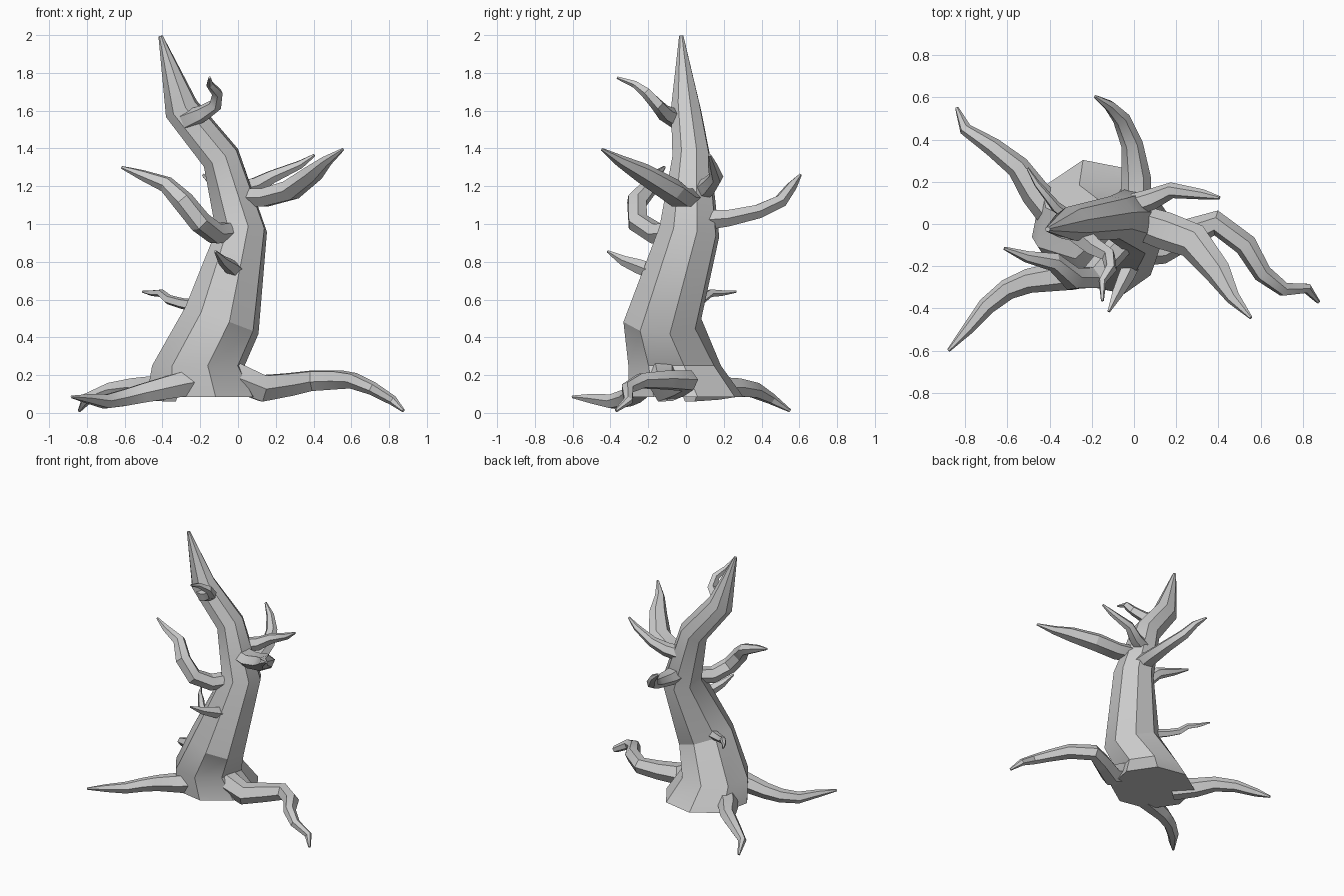
import bpy, bmesh, math
from mathutils import Vector


def limb(name, pts, sides=6, phase=0.0, flat_base=False):
    """Tapered tube; each point is (x, y, z, radius[, second radius])."""
    bm = bmesh.new()
    pos = [Vector(p[:3]) for p in pts]
    rings, u = [], Vector((1, 0, 0))
    n = len(pts)
    for i, p in enumerate(pts):
        a = (pos[i] - pos[i - 1]).normalized() if i else Vector()
        b = (pos[i + 1] - pos[i]).normalized() if i < n - 1 else Vector()
        t = (a + b).normalized()
        if flat_base and i < 2:
            t = Vector((0, 0, 1))
        if i == 0 and abs(t.x) > 0.7:
            u = Vector((0, 1, 0))
        u = (u - t * u.dot(t)).normalized()
        v = t.cross(u)
        r1, r2 = p[3], p[-1]
        ring = []
        for k in range(sides):
            ang = 2 * math.pi * k / sides + phase
            ring.append(bm.verts.new(pos[i] + u * r1 * math.cos(ang) + v * r2 * math.sin(ang)))
        rings.append(ring)
    for lo, hi in zip(rings, rings[1:]):
        for k in range(sides):
            j = (k + 1) % sides
            bm.faces.new((lo[k], lo[j], hi[j], hi[k]))
    bm.faces.new(rings[0][::-1])
    bm.faces.new(rings[-1])
    bmesh.ops.recalc_face_normals(bm, faces=bm.faces)
    me = bpy.data.meshes.new(name)
    bm.to_mesh(me)
    bm.free()
    ob = bpy.data.objects.new(name, me)
    bpy.context.collection.objects.link(ob)
    bpy.ops.object.select_all(action='DESELECT')
    ob.select_set(True)
    bpy.context.view_layer.objects.active = ob
    bpy.ops.object.shade_smooth_by_angle(angle=math.radians(30))
    return ob


# Leaning trunk with a broken, pointed top
limb("trunk", [(-0.18, 0.0, 0.085, 0.31, 0.31), (-0.21, -0.06, 0.25, 0.25, 0.25),
               (-0.085, -0.125, 0.49, 0.21, 0.21), (0.018, 0.018, 0.96, 0.14, 0.165),
               (-0.09, 0.03, 1.35, 0.105, 0.105), (-0.30, 0.0, 1.61, 0.095, 0.082),
               (-0.41, -0.025, 1.995, 0.012, 0.012)], sides=8, phase=0.2, flat_base=True)

# Roots
limb("root_front_left", [(-0.12, -0.14, 0.18, 0.08), (-0.30, -0.24, 0.15, 0.075),
                         (-0.50, -0.27, 0.105, 0.058), (-0.60, -0.31, 0.08, 0.05),
                         (-0.70, -0.39, 0.06, 0.042), (-0.79, -0.50, 0.075, 0.028),
                         (-0.88, -0.60, 0.085, 0.008)])
limb("root_back_left", [(-0.36, 0.02, 0.13, 0.08), (-0.47, 0.15, 0.13, 0.07),
                        (-0.55, 0.27, 0.135, 0.055), (-0.67, 0.365, 0.12, 0.045),
                        (-0.80, 0.45, 0.075, 0.03), (-0.84, 0.55, 0.012, 0.009)])
limb("root_right", [(-0.06, -0.12, 0.21, 0.09), (0.13, -0.11, 0.13, 0.08),
                    (0.27, -0.04, 0.15, 0.068), (0.39, 0.005, 0.17, 0.06),
                    (0.53, -0.10, 0.175, 0.055), (0.61, -0.235, 0.17, 0.045),
                    (0.71, -0.31, 0.13, 0.036), (0.82, -0.305, 0.065, 0.026),
                    (0.875, -0.37, 0.012, 0.009)])

# Large branches
limb("branch_right_front", [(0.02, 0.01, 1.14, 0.08, 0.055), (0.14, -0.03, 1.14, 0.09, 0.055),
                            (0.28, -0.08, 1.18, 0.085, 0.06), (0.40, -0.23, 1.27, 0.065, 0.05),
                            (0.47, -0.35, 1.335, 0.035, 0.03), (0.555, -0.445, 1.395, 0.008)])
limb("branch_right_back", [(0.0, 0.09, 1.18, 0.055), (0.09, 0.12, 1.20, 0.05),
                           (0.18, 0.16, 1.25, 0.038), (0.33, 0.14, 1.315, 0.024),
                           (0.405, 0.125, 1.365, 0.008)])
limb("branch_left", [(-0.02, -0.05, 0.96, 0.06), (-0.12, -0.16, 0.95, 0.06),
                     (-0.20, -0.255, 1.01, 0.06), (-0.29, -0.26, 1.12, 0.058),
                     (-0.38, -0.18, 1.21, 0.045), (-0.51, -0.155, 1.26, 0.028),
                     (-0.615, -0.115, 1.3, 0.008)])
limb("branch_back", [(0.01, 0.08, 1.02, 0.075, 0.065), (0.01, 0.22, 1.03, 0.07, 0.05),
                     (-0.01, 0.38, 1.065, 0.052, 0.042), (-0.06, 0.50, 1.12, 0.042, 0.038),
                     (-0.115, 0.56, 1.2, 0.028), (-0.185, 0.605, 1.26, 0.008)])

# Small twisted twigs
limb("twig_top", [(-0.27, -0.04, 1.55, 0.055), (-0.19, -0.11, 1.585, 0.045),
                  (-0.12, -0.15, 1.63, 0.036), (-0.11, -0.21, 1.695, 0.03),
                  (-0.15, -0.27, 1.74, 0.02), (-0.15, -0.365, 1.775, 0.007)], sides=5)
limb("twig_front", [(0.0, -0.16, 0.74, 0.045), (-0.04, -0.25, 0.775, 0.04),
                    (-0.08, -0.33, 0.805, 0.028), (-0.12, -0.415, 0.855, 0.007)], sides=5)
limb("twig_left", [(-0.18, -0.04, 0.56, 0.04), (-0.30, 0.03, 0.58, 0.03),
                   (-0.37, 0.08, 0.6, 0.027), (-0.41, 0.13, 0.635, 0.022),
                   (-0.46, 0.19, 0.635, 0.016), (-0.505, 0.265, 0.642, 0.006)], sides=5)
